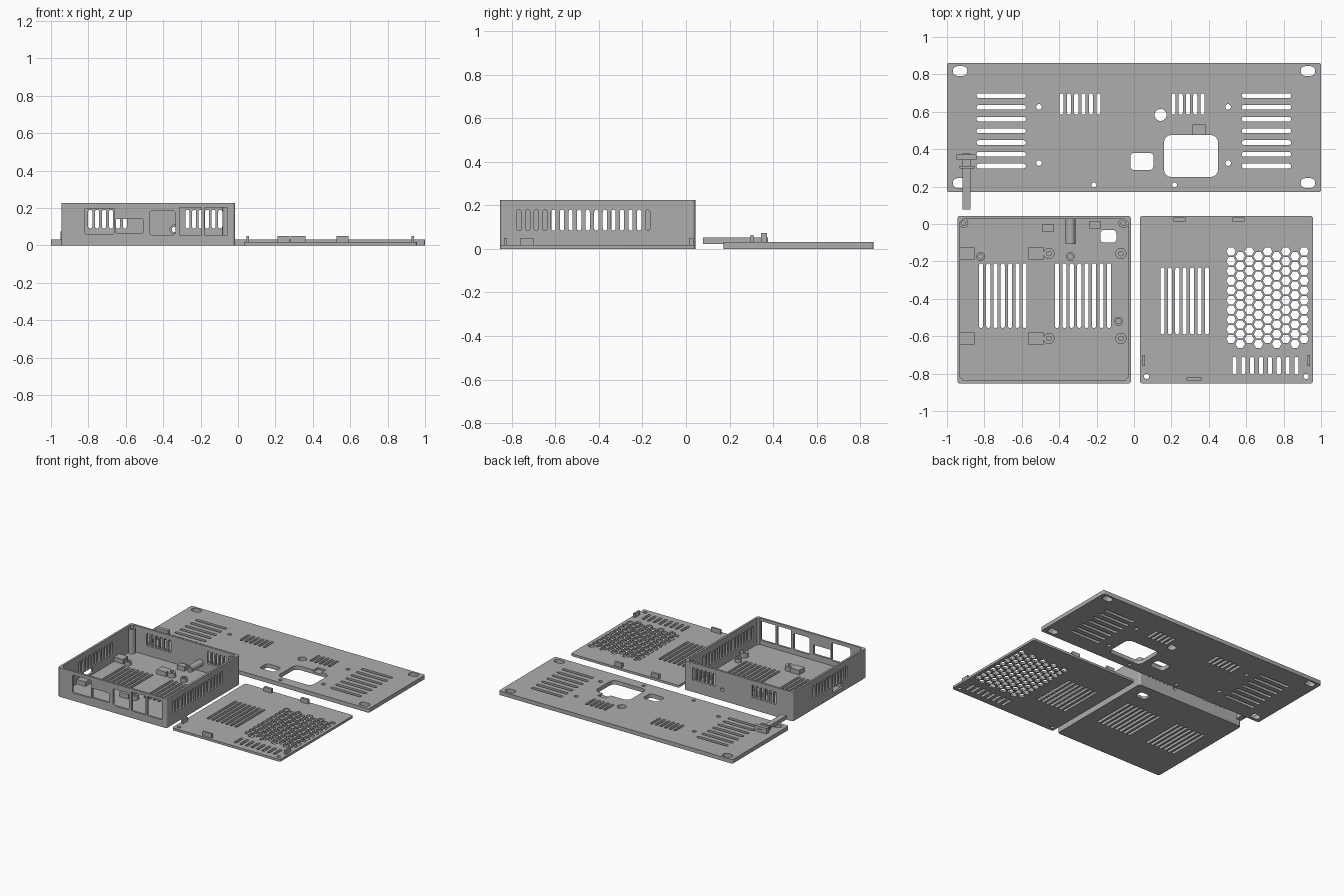
import bpy, bmesh, math
from mathutils import Matrix, Vector

if "Cube" in bpy.data.objects:
    bpy.data.objects.remove(bpy.data.objects["Cube"])

grey = bpy.data.materials.new("grey plastic")
grey.diffuse_color = (0.42, 0.42, 0.42, 1)
grey.use_nodes = True
grey.node_tree.nodes["Principled BSDF"].inputs["Base Color"].default_value = grey.diffuse_color


def rect(x0, x1, y0, y1, r=0.0, n=4):
    """Rounded rectangle outline."""
    if r <= 0:
        return [(x0, y0), (x1, y0), (x1, y1), (x0, y1)]
    r = min(r, (x1 - x0) / 2 - 1e-4, (y1 - y0) / 2 - 1e-4)
    pts = []
    for k, (cx, cy) in enumerate([(x1 - r, y1 - r), (x0 + r, y1 - r),
                                  (x0 + r, y0 + r), (x1 - r, y0 + r)]):
        for i in range(n + 1):
            a = math.pi / 2 * (k + i / n)
            pts.append((cx + r * math.cos(a), cy + r * math.sin(a)))
    return pts


def disc(cx, cy, r, n=24):
    return [(cx + r * math.cos(2 * math.pi * i / n),
             cy + r * math.sin(2 * math.pi * i / n)) for i in range(n)]


def slots_x(first, last, count, y0, y1, w=0.022):
    """Row of upright slots spaced along the first axis."""
    step = (last - first) / (count - 1)
    return [rect(first + i * step - w / 2, first + i * step + w / 2, y0, y1, w / 2)
            for i in range(count)]


def finish(name, me):
    bm = bmesh.new()
    bm.from_mesh(me)
    bmesh.ops.remove_doubles(bm, verts=bm.verts, dist=1e-5)
    bmesh.ops.recalc_face_normals(bm, faces=bm.faces)
    bm.to_mesh(me)
    bm.free()
    me.materials.clear()
    me.materials.append(grey)
    ob = bpy.data.objects.new(name, me)
    bpy.context.collection.objects.link(ob)
    return ob


def sheet(name, outline, holes, depth, matrix):
    """Flat sheet with holes, extruded from local z = 0 to depth."""
    cu = bpy.data.curves.new(name, 'CURVE')
    cu.dimensions = '2D'
    cu.fill_mode = 'BOTH'
    cu.extrude = depth / 2
    for loop in [outline] + holes:
        sp = cu.splines.new('POLY')
        sp.points.add(len(loop) - 1)
        for p, (x, y) in zip(sp.points, loop):
            p.co = (x, y, 0, 1)
        sp.use_cyclic_u = True
    tmp = bpy.data.objects.new(name + "_outline", cu)
    bpy.context.collection.objects.link(tmp)
    dg = bpy.context.evaluated_depsgraph_get()
    me = bpy.data.meshes.new_from_object(tmp.evaluated_get(dg))
    bpy.data.objects.remove(tmp)
    me.transform(matrix @ Matrix.Translation((0, 0, depth / 2)))
    return finish(name, me)


def box(name, x0, x1, y0, y1, z0, z1):
    bm = bmesh.new()
    bmesh.ops.create_cube(bm, size=1)
    for v in bm.verts:
        v.co = Vector(((x0 + x1) / 2 + v.co.x * (x1 - x0),
                       (y0 + y1) / 2 + v.co.y * (y1 - y0),
                       (z0 + z1) / 2 + v.co.z * (z1 - z0)))
    me = bpy.data.meshes.new(name)
    bm.to_mesh(me)
    bm.free()
    return finish(name, me)


def flat(z):
    return Matrix.Translation((0, 0, z))


def facing_y(y):   # local (x, y) -> world (x, z), thickness towards -y
    return Matrix(((1, 0, 0, 0), (0, 0, -1, y), (0, 1, 0, 0), (0, 0, 0, 1)))


def facing_x(x):   # local (x, y) -> world (y, z), thickness towards +x
    return Matrix(((0, 0, 1, x), (1, 0, 0, 0), (0, 1, 0, 0), (0, 0, 0, 1)))


# Mounting panel with vents, ports and screw holes
holes = [rect(x - .039, x + .039, y - .026, y + .026, .025)
         for x in (-.93, .93) for y in (.219, .818)]
for x0, x1 in ((-.842, -.578), (.576, .84)):
    holes += [rect(x0, x1, .31 + i * .0627 - .0125, .31 + i * .0627 + .0125, .012)
              for i in range(7)]
holes += slots_x(-.388, -.19, 6, .585, .698) + slots_x(.211, .366, 5, .585, .698)
holes += [disc(x, y, .015) for x in (-.508, .503) for y in (.326, .626)]
holes += [disc(-.214, .209, .013), disc(.217, .209, .013), disc(.142, .583, .032)]
holes += [rect(-.019, .104, .289, .38, .02), rect(.16, .45, .251, .476, .04)]
panel = sheet("mounting_panel", rect(-1, 1, .171, .861, .012), holes, .031, flat(0))

# Shallow recess beside the large port
cutter = box("recess_cutter", .313, .382, .465, .53, .016, .06)
cutter.hide_render = True
cutter.hide_viewport = True
mod = panel.modifiers.new("recess", 'BOOLEAN')
mod.object = cutter
mod.operation = 'DIFFERENCE'
mod.solver = 'EXACT'

# Lid with slots, honeycomb grille and clips
holes = slots_x(.152, .39, 7, -.59, -.233) + slots_x(.537, .869, 8, -.805, -.71)
holes += [disc(.067, -.815, .014), disc(.92, -.815, .014)]
for c in range(9):
    for r in range(10):
        holes.append(disc(.519 + c * .0488,
                          -.147 - r * .052 - (c % 2) * .026, .0255, 6))
sheet("lid", rect(.032, .957, -.853, .043, .014), holes, .018, flat(0))
for x0, x1, y0, y1 in ((.21, .275, .014, .034), (.527, .59, .014, .034),
                       (.28, .36, -.836, -.822), (.046, .06, -.76, -.70),
                       (.928, .942, -.76, -.70)):
    box("lid_clip", x0, x1, y0, y1, .01, .05)

# Case floor
X0, X1, Y0, Y1, H, T = -.945, -.015, -.853, .043, .225, .016
holes = slots_x(-.818, -.585, 7, -.556, -.21) + slots_x(-.412, -.134, 8, -.556, -.21)
holes.append(rect(-.18, -.094, -.10, -.032, .02))
sheet("case_floor", rect(X0, X1, Y0, Y1, T), holes, .02, flat(0))

# Case front wall with port openings
ports = [rect(-.82, -.66, .06, .198, .01), rect(-.652, -.505, .067, .14, .005),
         rect(-.473, -.335, .055, .185, .015), rect(-.313, -.195, .055, .203, .005),
         rect(-.18, -.055, .055, .203, .005)]
sheet("case_front_wall", rect(X0 + T, X1 - T, .001, H), ports, T, facing_y(Y0 + T))

# Case back wall with vents and button hole
holes = slots_x(-.79, -.605, 6, .09, .19) + slots_x(-.27, -.095, 6, .09, .19)
holes.append(disc(-.34, .085, .014))
sheet("case_back_wall", rect(X0 + T, X1 - T, .001, H), holes, T, facing_y(Y1))

# Case side walls
sheet("case_right_wall", rect(Y0 + T, Y1 - T, .001, H),
      slots_x(-.766, -.176, 16, .083, .18, .02), T, facing_x(X1 - T))
sheet("case_left_wall", rect(Y0 + T, Y1 - T, .001, H),
      slots_x(-.608, -.215, 11, .083, .18, .02)
      + [rect(-.56, -.45, .032, .075, .008)], T, facing_x(X0))

# Rounded case corners
for x in (X0 + T, X1 - T):
    for y in (Y0 + T, Y1 - T):
        sheet("case_corner", disc(x, y, T), [], H - .001, flat(.001))

# Screw bosses and standoffs
for x in (-.912, -.057):
    sheet("corner_boss", disc(x, .005, .026), [disc(x, .005, .012)], .19, flat(.018))
for x in (-.455, -.07):
    for y in (-.158, -.612):
        sheet("standoff", disc(x, y, .03), [disc(x, y, .012)], .037, flat(.018))
for x, y in ((-.82, -.174), (-.34, -.174), (-.083, -.52)):
    sheet("small_standoff", disc(x, y, .024), [disc(x, y, .013)], .03, flat(.018))

# Support blocks on the floor
for x0, x1, y0, y1 in ((-.933, -.853, -.19, -.125), (-.564, -.484, -.19, -.125),
                       (-.933, -.853, -.645, -.58), (-.564, -.484, -.645, -.58),
                       (-.49, -.43, -.043, 0), (-.238, -.18, -.027, .017)):
    box("support_block", x0, x1, y0, y1, .018, .055)

# Button guide tube
sheet("button_tube", disc(-.34, .085, .026), [disc(-.34, .085, .014)],
      .136, facing_y(.029))

# Loose push button
box("button_stem", -.917, -.874, .077, .377, .023, .053)
box("button_flange", -.933, -.853, .297, .31, .023, .063)
box("button_head", -.95, -.842, .345, .372, .023, .073)

# Smooth round parts, keep edges sharp
meshes = [o for o in bpy.data.objects if o.type == 'MESH' and o is not cutter]
for o in meshes:
    o.select_set(True)
bpy.context.view_layer.objects.active = panel
bpy.ops.object.shade_smooth_by_angle(angle=math.radians(30))
